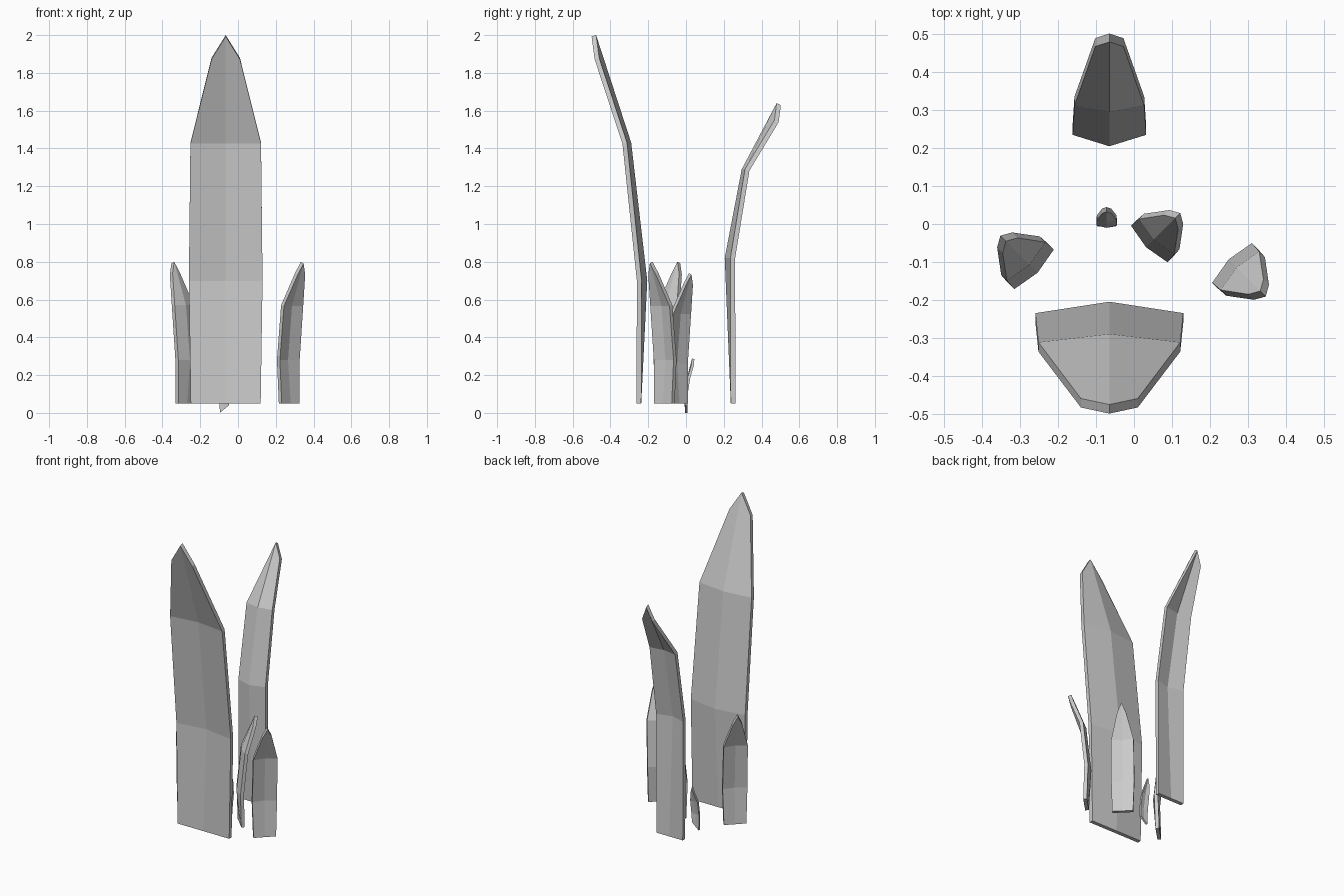
import bpy, math
from mathutils import Vector

if "Cube" in bpy.data.objects:
    bpy.data.objects.remove(bpy.data.objects["Cube"])


def blade(name, origin, lean_deg, rows, thick, skew=0.0):
    """Folded leaf blade. Each row: centre z, centre lean, edge z, edge lean, half width.
    The last row forms the pointed tip; skew tilts the base cut."""
    a = math.radians(lean_deg)
    out = Vector((math.cos(a), math.sin(a), 0))
    side = Vector((-math.sin(a), math.cos(a), 0))
    base = Vector((origin[0], origin[1], 0))
    n = len(rows)
    verts = []
    for layer in (0, 1):                       # inner skin, then outer skin
        for i, (zc, uc, ze, ue, hw) in enumerate(rows):
            lo, hi = rows[max(i - 1, 0)], rows[min(i + 1, n - 1)]
            ang = 0 if i == 0 else math.atan2(hi[1] - lo[1], hi[0] - lo[0])
            du, dz = layer * thick * math.cos(ang), -layer * thick * math.sin(ang)
            for s in (-1, 0, 1):
                z, u = (ze, ue) if s else (zc, uc)
                if i == 0:
                    z, dz = z - skew * s, 0
                verts.append(base + out * (u + du) + side * (hw * s) + Vector((0, 0, z + dz)))
    m = 3 * n
    faces = []
    for i in range(n - 1):                     # two skins
        for c in (0, 1):
            q = [3 * i + c, 3 * i + c + 1, 3 * i + c + 4, 3 * i + c + 3]
            faces.append(q)
            faces.append([v + m for v in reversed(q)])
    rim = ([0, 1, 2] + [3 * i + 2 for i in range(1, n)] + [m - 2]
           + [3 * i for i in range(n - 1, 0, -1)])
    for p, q in zip(rim, rim[1:] + rim[:1]):   # thin rim all round
        faces.append([q, p, p + m, q + m])
    me = bpy.data.meshes.new(name)
    me.from_pydata(verts, [], faces)
    me.update()
    ob = bpy.data.objects.new(name, me)
    bpy.context.collection.objects.link(ob)
    return ob


# Two tall blades, leaning forward and backward
blade("tall_front_blade", (-0.065, 0), -90, [
    (0.05, 0.237, 0.05, 0.237, 0.185),
    (0.70, 0.205, 0.70, 0.235, 0.195),
    (1.43, 0.290, 1.43, 0.312, 0.187),
    (2.00, 0.476, 1.88, 0.460, 0.075)], 0.025)
blade("tall_back_blade", (-0.065, 0), 90, [
    (0.05, 0.237, 0.05, 0.237, 0.095),
    (0.82, 0.205, 0.82, 0.235, 0.097),
    (1.29, 0.295, 1.29, 0.312, 0.092),
    (1.64, 0.480, 1.55, 0.468, 0.037)], 0.025)

# Three short blades of one shape, each turned a different way
short = [
    (0.00, 0.012, 0.00, 0.012, 0.067),
    (0.23, -0.008, 0.23, 0.005, 0.074),
    (0.52, 0.022, 0.52, 0.034, 0.072),
    (0.75, 0.110, 0.69, 0.094, 0.028)]
for name, origin, lean, k in (
        ("short_right_blade", (0.255, -0.099), -45, 1.0),
        ("short_left_blade", (-0.260, -0.123), 135, 1.0),
        ("short_middle_blade", (0.037, -0.056), 45, 0.92)):
    rows = [(0.05 + zc * k, uc * k, 0.05 + ze * k, ue * k, hw * k)
            for zc, uc, ze, ue, hw in short]
    blade(name, origin, lean, rows, 0.022 * k)

# Tiny sprout with a slanted base
blade("tiny_sprout", (-0.072, 0), 90, [
    (0.020, -0.006, 0.020, -0.006, 0.024),
    (0.100, -0.010, 0.100, -0.004, 0.027),
    (0.190, 0.006, 0.190, 0.010, 0.026),
    (0.288, 0.032, 0.250, 0.028, 0.012)], 0.013, skew=0.02)
